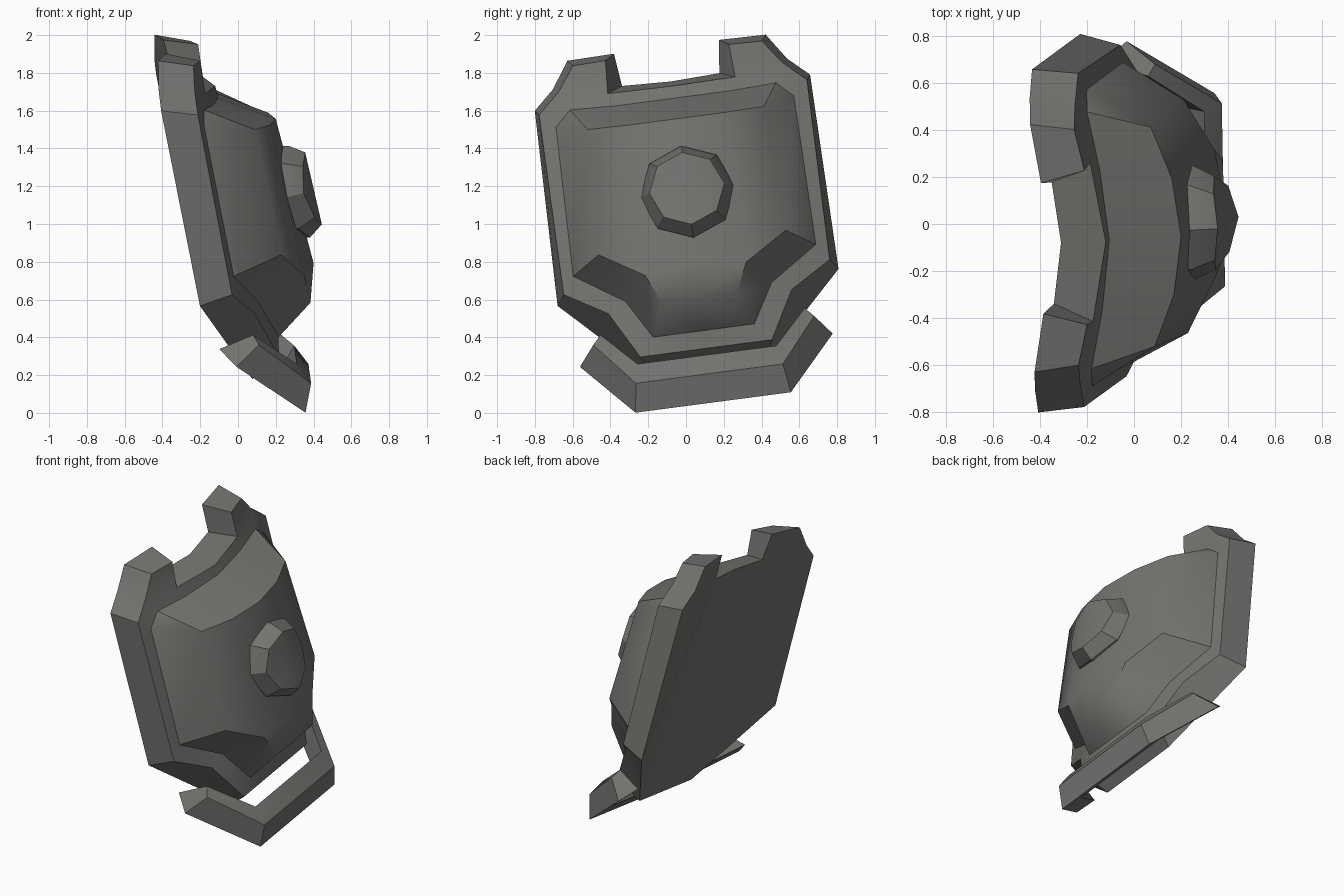
import bpy, bmesh, math
from mathutils import Vector

if "Cube" in bpy.data.objects:
    bpy.data.objects.remove(bpy.data.objects["Cube"])

ROLL = math.radians(7.5)    # whole plate leans sideways
SHIFT = 0.15                # position of its symmetry plane
YAW = 0.018                 # slight turn about the vertical

grey = bpy.data.materials.new("dark_grey_metal")
grey.diffuse_color = (0.17, 0.17, 0.16, 1)
grey.use_nodes = True
grey.node_tree.nodes["Principled BSDF"].inputs["Base Color"].default_value = grey.diffuse_color


def place(s, v, x):
    """Symmetric plate coordinates (side, height, depth) to world."""
    u = s + SHIFT
    return Vector((x - YAW * s, u * math.cos(ROLL) - v * math.sin(ROLL),
                   u * math.sin(ROLL) + v * math.cos(ROLL)))


def build(name, points, faces, mirror=True, angle=30, sharp=()):
    """Mesh from a half (mirrored over s = 0) or a full set of points."""
    bm = bmesh.new()
    for side in ((1, -1) if mirror else (1,)):
        vs = [bm.verts.new(place(side * s, v, x)) for s, v, x in points]
        for f in faces:
            loop = [vs[i] for i in f]
            bm.faces.new(loop if side == 1 else loop[::-1])
        for a, b in sharp:
            bm.edges.get((vs[a], vs[b])).smooth = False
    bmesh.ops.remove_doubles(bm, verts=bm.verts, dist=0.0005)
    bmesh.ops.recalc_face_normals(bm, faces=bm.faces)
    me = bpy.data.meshes.new(name)
    bm.to_mesh(me)
    bm.free()
    me.materials.append(grey)
    ob = bpy.data.objects.new(name, me)
    bpy.context.collection.objects.link(ob)
    bpy.ops.object.select_all(action='DESELECT')
    ob.select_set(True)
    bpy.context.view_layer.objects.active = ob
    bpy.ops.object.shade_smooth_by_angle(angle=math.radians(angle),
                                         keep_sharp_edges=True)
    return ob


# Half outlines: back edge, front edge, foot of the dome
back = [(0, 1.75, -.31), (.26, 1.76, -.345), (.28, 1.935, -.39),
        (.53, 1.93, -.432), (.625, 1.79, -.432), (.735, 1.69, -.42),
        (.75, .65, -.215), (.54, .444, -.085), (.29, .20, .07), (0, .20, .07)]
front = [(0, 1.725, -.12), (.34, 1.73, -.18), (.33, 1.905, -.205),
         (.505, 1.90, -.245), (.595, 1.775, -.24), (.715, 1.665, -.225),
         (.71, .705, -.045), (.49, .575, .08), (.352, .325, .21), (0, .325, .21)]
foot = [(0, 1.66, -.105), (.30, 1.66, -.14), (.55, 1.67, -.19),
        (.635, 1.59, -.19), (.648, .795, -.035), (.39, .626, .10),
        (.27, .42, .21), (0, .42, .21)]

# Rim plate with two top posts
B, F, I = 0, 10, 20
plate_faces = [(B + i, B + i + 1, F + i + 1, F + i) for i in range(9)]
plate_faces += [(1, 2, 3, 4), (0, 1, 8, 9), (1, 4, 5), (1, 5, 6), (1, 6, 7, 8)]
plate_faces += [(F, F + 1, I + 1, I), (F + 1, F + 2, F + 3, F + 4),
                (F + 1, F + 4, I + 2, I + 1), (F + 4, F + 5, I + 3, I + 2),
                (F + 5, F + 6, I + 4, I + 3), (F + 6, F + 7, I + 5, I + 4),
                (F + 7, F + 8, I + 6, I + 5), (F + 8, F + 9, I + 7, I + 6)]
build("rim_plate", back + front + foot, plate_faces)

# Bulging dome with cut lower corners, creased at the top ridge and the cuts
dome = foot + [(0, 1.55, .20), (.25, 1.55, .165), (.47, 1.555, .08),
               (.50, .89, .22), (.27, .75, .345), (.20, .595, .38),
               (0, .78, .40), (0, .595, .385)]
build("dome", dome, [(0, 1, 9, 8), (1, 2, 10, 9), (2, 3, 10), (3, 4, 11, 10),
                     (10, 11, 12, 9), (9, 12, 14, 8), (12, 13, 15, 14),
                     (4, 5, 12, 11), (5, 6, 13, 12), (6, 7, 15, 13)],
      angle=180, sharp=[(2, 10), (10, 9), (9, 8), (4, 11), (11, 12), (12, 13)])


# Eight-sided boss following the curve of the dome
def ring(r, mid, depth):
    pts = []
    for k in range(8):
        a = k * math.pi / 4
        s, h = r * math.sin(a), .96 * r * math.cos(a)
        pts.append((s + .01, mid + h, depth - .23 * h - 1.4 * s * s))
    return pts


boss = (ring(.255, 1.16, .22) + ring(.255, 1.16, .325) + ring(.2, 1.178, .40)
        + [(.01, 1.178, .40)])
boss_faces = [(r + k, r + (k + 1) % 8, r + 8 + (k + 1) % 8, r + 8 + k)
              for r in (0, 8) for k in range(8)]
boss_faces += [(16 + k, 16 + (k + 1) % 8, 24) for k in range(8)]
boss_faces.append(tuple(range(8))[::-1])
build("boss", boss, boss_faces, mirror=False)

# U-shaped guard bar below the plate: middle, corner and end sections
corner = [(.415, .036, .35), (.392, .19, .38), (.37, .29, .305), (.37, .15, .22)]
middle = [(0, v, x) for s, v, x in corner]
end = [(.675, .315, -.02), (.59, .42, .10), (.545, .468, .07), (.60, .40, -.11)]
bar_faces = [(r + k, r + (k + 1) % 4, r + 4 + (k + 1) % 4, r + 4 + k)
             for r in (0, 4) for k in range(4)] + [(8, 9, 10, 11)]
build("guard_bar", middle + corner + end, bar_faces)
